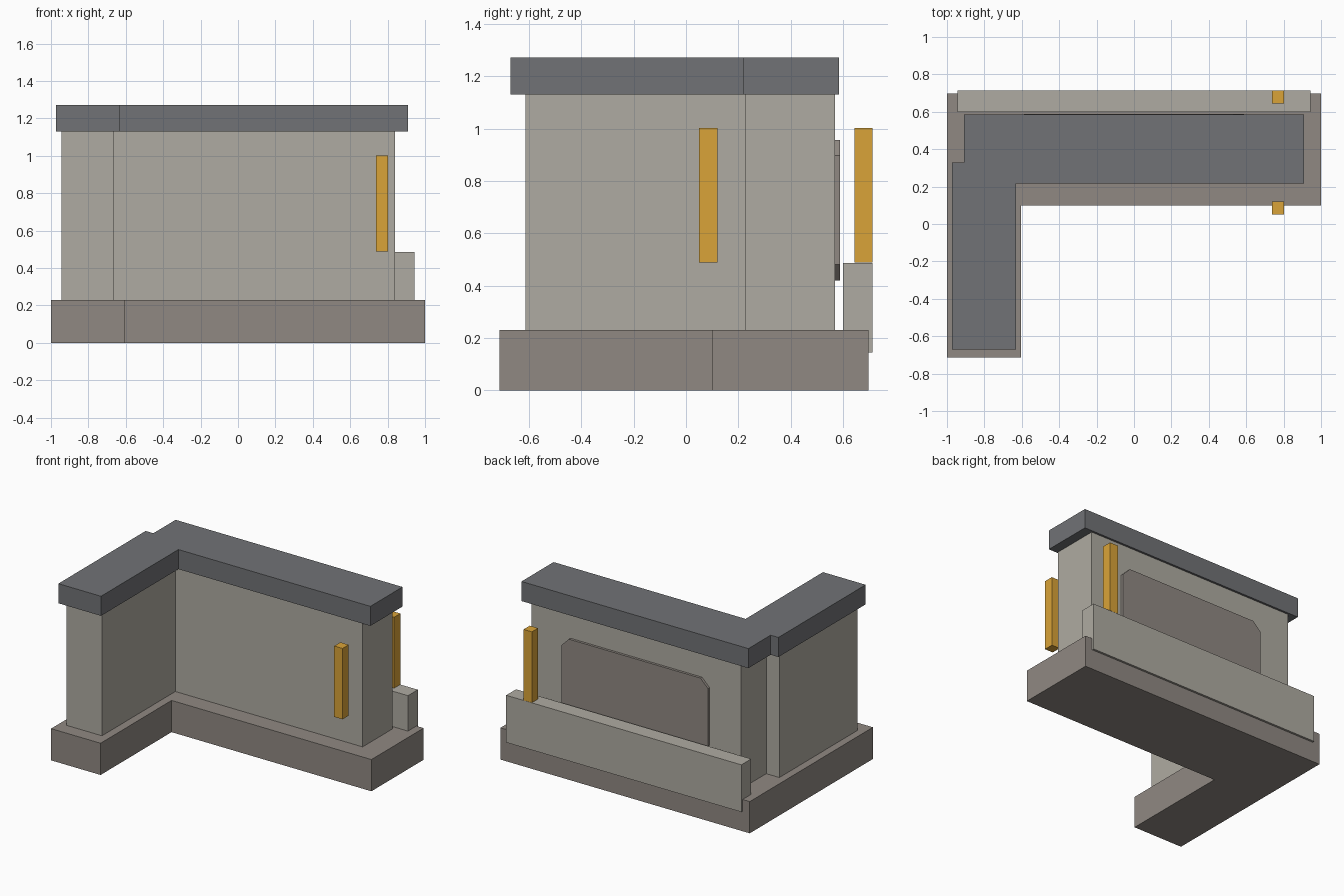
import bpy, bmesh

if "Cube" in bpy.data.objects:
    bpy.data.objects.remove(bpy.data.objects["Cube"])


def material(name, rgb):
    m = bpy.data.materials.new(name)
    m.diffuse_color = (*rgb, 1)
    m.use_nodes = True
    m.node_tree.nodes["Principled BSDF"].inputs["Base Color"].default_value = m.diffuse_color
    return m


stone = material("base_stone", (0.28, 0.25, 0.225))
plaster = material("wall_plaster", (0.43, 0.41, 0.36))
slate = material("roof_slate", (0.165, 0.17, 0.18))
gold = material("gold", (0.70, 0.37, 0.04))


def prism(name, outline, direction, mat):
    """Extrude a flat closed outline of 3D points along a direction."""
    bm = bmesh.new()
    face = bm.faces.new([bm.verts.new(p) for p in outline])
    ext = bmesh.ops.extrude_face_region(bm, geom=[face])
    top = [g for g in ext["geom"] if isinstance(g, bmesh.types.BMVert)]
    bmesh.ops.translate(bm, verts=top, vec=direction)
    bmesh.ops.recalc_face_normals(bm, faces=bm.faces)
    mesh = bpy.data.meshes.new(name)
    bm.to_mesh(mesh)
    bm.free()
    mesh.materials.append(mat)
    obj = bpy.data.objects.new(name, mesh)
    bpy.context.collection.objects.link(obj)
    return obj


def slab(name, outline, z0, z1, mat):
    return prism(name, [(x, y, z0) for x, y in outline], (0, 0, z1 - z0), mat)


def box(name, x0, x1, y0, y1, z0, z1, mat):
    return slab(name, [(x0, y0), (x1, y0), (x1, y1), (x0, y1)], z0, z1, mat)


def l_shape(wing_x0, wing_x1, wing_y0, wing_y1, half, y0, y1):
    """Long bar (x = -half..half) joined to a forward wing with a small step."""
    return [(wing_x0, wing_y0), (wing_x1, wing_y0), (wing_x1, y0), (half, y0),
            (half, y1), (-half, y1), (-half, wing_y1), (wing_x0, wing_y1)]


# L-shaped plinth
slab("base", [(-1, -0.713), (-0.603, -0.713), (-0.603, 0.1), (1, 0.1),
              (1, 0.698), (-1, 0.698)], 0, 0.23, stone)

# Walls and flat overhanging roof
slab("walls", l_shape(-0.945, -0.662, -0.613, 0.28, 0.84, 0.228, 0.57),
     0.23, 1.13, plaster)
slab("roof", l_shape(-0.972, -0.63, -0.67, 0.33, 0.91, 0.217, 0.585),
     1.13, 1.272, slate)

# Raised back panel with clipped corners
w, c, z0, z1 = 0.588, 0.06, 0.42, 0.957
panel = [(-w + c, z0), (w - c, z0), (w, z0 + c), (w, z1 - c),
         (w - c, z1), (-w + c, z1), (-w, z1 - c), (-w, z0 + c)]
prism("back_panel", [(x, 0.565, z) for x, z in panel], (0, 0.023, 0), stone)

# Low rear parapet
box("rear_parapet", -0.943, 0.943, 0.6, 0.713, 0.145, 0.487, plaster)

# Gold marker posts, front and rear
for name, y in (("front_post", 0.085), ("rear_post", 0.678)):
    box(name, 0.737, 0.803, y - 0.035, y + 0.035, 0.488, 1.002, gold)
